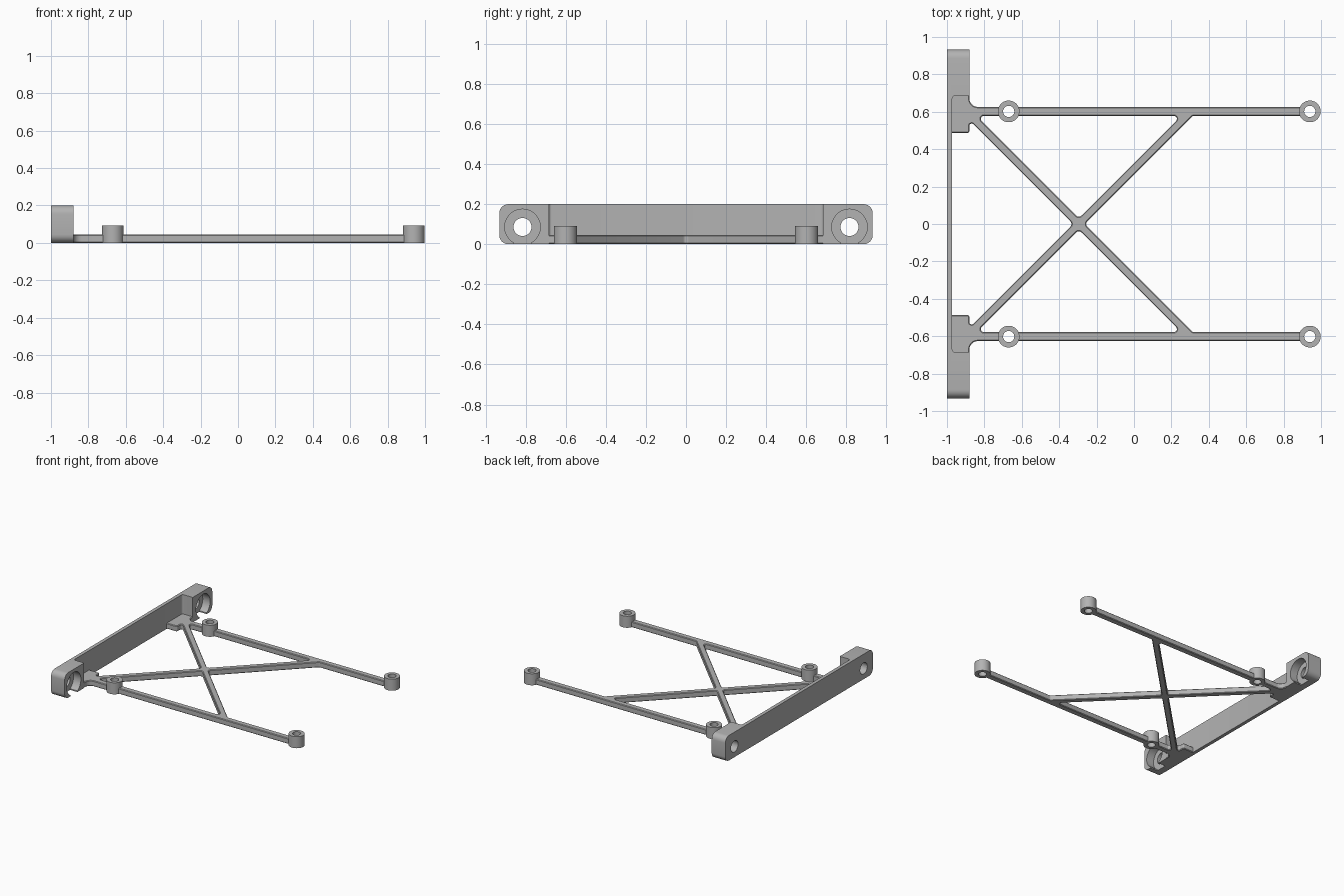
import bpy, bmesh
from math import cos, sin, tan, pi
from mathutils import Vector, Matrix

cube = bpy.data.objects.get("Cube")
if cube:
    bpy.data.objects.remove(cube)

grey = bpy.data.materials.new("plain grey")
grey.use_nodes = True
grey.diffuse_color = (0.45, 0.45, 0.45, 1)
grey.node_tree.nodes["Principled BSDF"].inputs["Base Color"].default_value = grey.diffuse_color

# Local x, y, z become world y, z, x for profiles drawn on the side plane
SIDEWAYS = Matrix(((0, 0, 1, 0), (1, 0, 0, 0), (0, 1, 0, 0), (0, 0, 0, 1)))


def circle(x, y, r, n=40):
    return [Vector((x + r * cos(2 * pi * i / n), y + r * sin(2 * pi * i / n))) for i in range(n)]


def rounded(corners, steps=6):
    """Closed outline from (x, y, radius) corners."""
    out = []
    for i, (x, y, r) in enumerate(corners):
        p = Vector((x, y))
        if not r:
            out.append(p)
            continue
        a = (Vector(corners[i - 1][:2]) - p).normalized()
        b = (Vector(corners[(i + 1) % len(corners)][:2]) - p).normalized()
        half = a.angle(b) / 2
        centre = p + (a + b).normalized() * r / sin(half)
        start = p + a * r / tan(half) - centre
        end = p + b * r / tan(half) - centre
        sweep = start.angle_signed(end)
        for k in range(steps + 1):
            t = -sweep * k / steps
            out.append(centre + Matrix.Rotation(t, 2) @ start)
    return out


def box(x0, x1, y0, y1, r=0):
    return rounded([(x0, y0, r), (x1, y0, r), (x1, y1, r), (x0, y1, r)])


def solid(name, loops, low, high, chamfer=0, turn=Matrix()):
    """Extrude flat outlines (inner loops are holes) between two heights."""
    curve = bpy.data.curves.new(name, "CURVE")
    curve.dimensions = "2D"
    curve.fill_mode = "BOTH"
    curve.extrude = (high - low) / 2 - chamfer
    curve.bevel_depth = chamfer
    curve.bevel_resolution = 0
    curve.offset = -chamfer
    for loop in loops:
        spline = curve.splines.new("POLY")
        spline.points.add(len(loop) - 1)
        for point, p in zip(spline.points, loop):
            point.co = (p.x, p.y, 0, 1)
        spline.use_cyclic_u = True
    temp = bpy.data.objects.new(name, curve)
    bpy.context.collection.objects.link(temp)
    graph = bpy.context.evaluated_depsgraph_get()
    mesh = bpy.data.meshes.new_from_object(temp.evaluated_get(graph))
    bpy.data.objects.remove(temp)
    bm = bmesh.new()
    bm.from_mesh(mesh)
    bmesh.ops.remove_doubles(bm, verts=bm.verts, dist=1e-5)
    bmesh.ops.recalc_face_normals(bm, faces=bm.faces)
    bmesh.ops.transform(bm, verts=bm.verts,
                        matrix=turn @ Matrix.Translation((0, 0, (low + high) / 2)))
    bm.to_mesh(mesh)
    bm.free()
    mesh.materials.clear()
    mesh.materials.append(grey)
    obj = bpy.data.objects.new(name, mesh)
    bpy.context.collection.objects.link(obj)
    return obj


def cut(target, cutters):
    for cutter in cutters:
        mod = target.modifiers.new("cut", "BOOLEAN")
        mod.operation = "DIFFERENCE"
        mod.solver = "EXACT"
        mod.object = cutter
    graph = bpy.context.evaluated_depsgraph_get()
    mesh = bpy.data.meshes.new_from_object(target.evaluated_get(graph))
    target.modifiers.clear()
    target.data = mesh
    for cutter in cutters:
        bpy.data.objects.remove(cutter)


BACK, FACE, WALL = -1, -0.88, -0.972     # end bar planes along x
HALF = 0.932                             # half length of the end bar
POCKET = 0.685                           # half length of the thin wall
ARM_Y, ARM_IN, ARM_OUT = 0.602, 0.578, 0.626
CROSS, W = -0.295, 0.031                 # brace crossing and diagonal half width
BOSS_X = (-0.67, 0.94)
parts = []

# End bar: rounded bar, pocketed to a thin wall between two bored blocks
bar = solid("end_bar", [box(-HALF, HALF, 0, 0.2, 0.045)], BACK, FACE, turn=SIDEWAYS)
cutters = [solid("pocket", [box(WALL, FACE + 0.1, -POCKET, POCKET, 0.015)], -0.1, 0.3)]
for side in (-1, 1):
    y = side * 0.816
    cutters += [
        solid("bolt_hole", [circle(y, 0.086, 0.045)], BACK - 0.1, FACE + 0.1, turn=SIDEWAYS),
        solid("counterbore", [circle(y, 0.086, 0.089)], -0.945, FACE + 0.1, turn=SIDEWAYS),
        solid("bore_slot", [box(y - 0.045, y + 0.045, -0.1, 0.05)], -0.945, FACE + 0.1, turn=SIDEWAYS),
    ]
cut(bar, cutters)
parts.append(bar)

# Flat frame: pads, arms and crossed braces in one outline with two windows
side_outline = [
    (CROSS - W, 0, 0.02),
    (FACE, -(FACE - CROSS) - W, 0.012),
    (FACE, 0.487, 0.012),
    (WALL - 0.01, 0.487, 0),
    (WALL - 0.01, POCKET + 0.01, 0),
    (FACE, POCKET + 0.01, 0),
    (FACE, ARM_OUT, 0.045),
    (BOSS_X[1], ARM_OUT, 0),
    (BOSS_X[1], ARM_IN, 0),
    (CROSS + ARM_IN + W, ARM_IN, 0.02),
    (CROSS + W, 0, 0.02),
]
mirrored = [(x, -y, r) for x, y, r in reversed(side_outline[1:-1])]
loops = [rounded(side_outline + mirrored)]
reach = ARM_IN - W
for side in (-1, 1):
    loops.append(rounded([(CROSS, side * W, 0.02),
                          (CROSS + reach, side * ARM_IN, 0.016),
                          (CROSS - reach, side * ARM_IN, 0.016)]))
frame = solid("cross_braced_frame", loops, 0, 0.045, chamfer=0.005)

# Mounting bosses at the arm ends, with holes through the frame
spots = [(x, side * ARM_Y) for x in BOSS_X for side in (-1, 1)]
cut(frame, [solid("screw_hole", [circle(x, y, 0.03)], -0.1, 0.2) for x, y in spots])
parts.append(frame)
for x, y in spots:
    name = ("rear" if x < 0 else "outer") + ("_front" if y < 0 else "_back") + "_boss"
    parts.append(solid(name, [circle(x, y, 0.058), circle(x, y, 0.03)], 0, 0.092))

# Smooth the curved faces, keeping edges sharp
bpy.ops.object.select_all(action="DESELECT")
for part in parts:
    part.select_set(True)
bpy.context.view_layer.objects.active = bar
bpy.ops.object.shade_smooth_by_angle()
